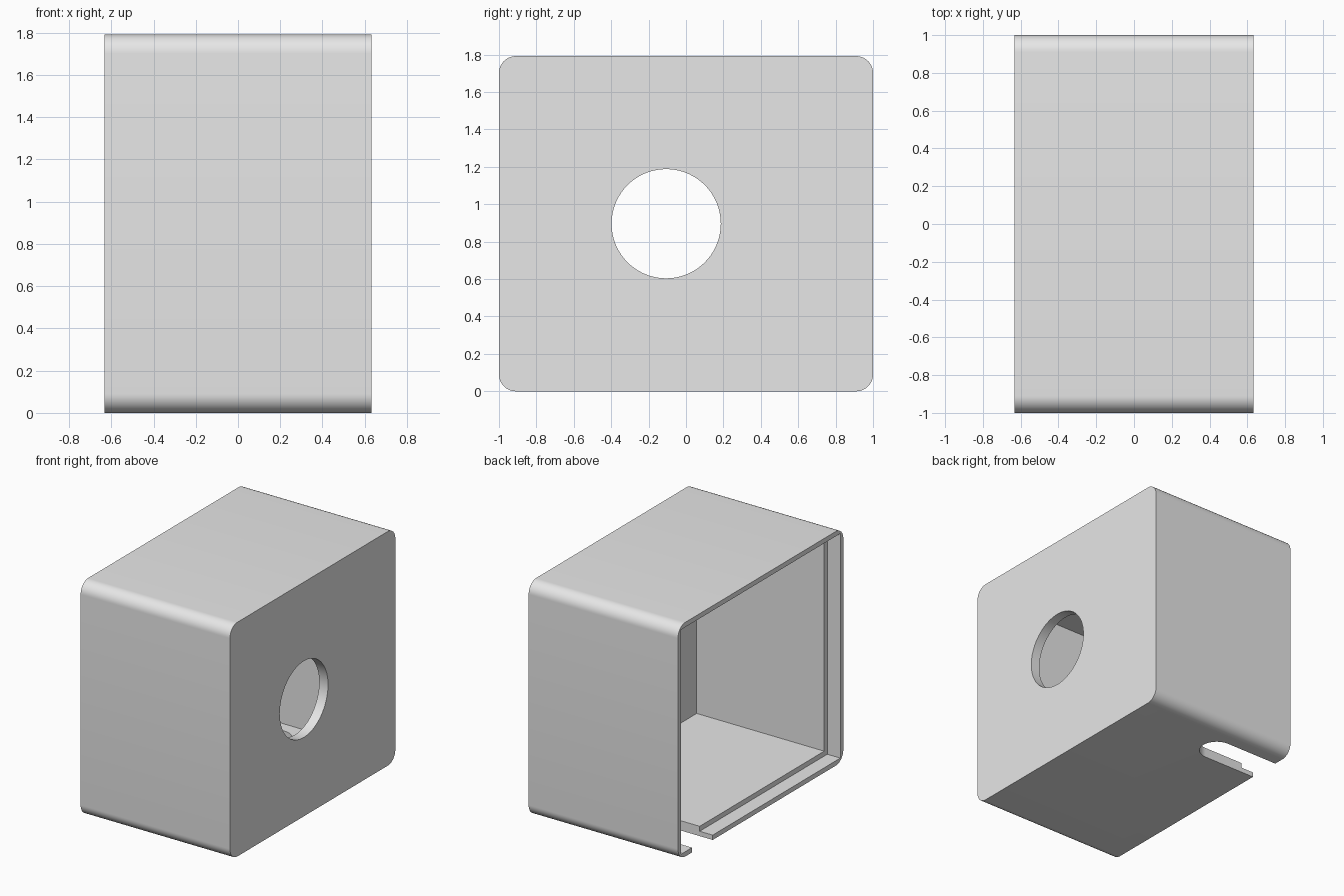
import bpy
import bmesh
from math import cos, sin, pi, radians
from mathutils import Vector

cube = bpy.data.objects.get("Cube")
if cube:
    bpy.data.objects.remove(cube, do_unlink=True)

# Overall sizes
HALF_X, HALF_Y, HEIGHT = 0.632, 1.0, 1.792
CORNER, WALL, RIM, RIM_DEPTH = 0.09, 0.075, 0.037, 0.11
OPEN_X = -HALF_X
OUT = 0.2  # how far cutters reach past the surface

grey = bpy.data.materials.new("plain grey")
grey.use_nodes = True
grey.diffuse_color = (0.8, 0.8, 0.8, 1)
grey.node_tree.nodes["Principled BSDF"].inputs["Base Color"].default_value = (0.8, 0.8, 0.8, 1)


def arc(cx, cy, r, start, end, steps):
    angles = [radians(start + (end - start) * i / steps) for i in range(steps + 1)]
    return [(cx + r * cos(a), cy + r * sin(a)) for a in angles]


def prism(name, points, sweep):
    """Closed solid made by sweeping a flat outline along a vector."""
    bm = bmesh.new()
    face = bm.faces.new([bm.verts.new(p) for p in points])
    swept = bmesh.ops.extrude_face_region(bm, geom=[face], use_keep_orig=True)
    moved = [g for g in swept["geom"] if isinstance(g, bmesh.types.BMVert)]
    bmesh.ops.translate(bm, vec=Vector(sweep), verts=moved)
    bmesh.ops.recalc_face_normals(bm, faces=bm.faces)
    mesh = bpy.data.meshes.new(name)
    bm.to_mesh(mesh)
    bm.free()
    mesh.materials.append(grey)
    obj = bpy.data.objects.new(name, mesh)
    bpy.context.collection.objects.link(obj)
    return obj


def along_x(name, outline, x0, x1):
    return prism(name, [(x0, y, z) for y, z in outline], (x1 - x0, 0, 0))


def inset_rectangle(gap):
    y = HALF_Y - gap
    return [(-y, gap), (y, gap), (y, HEIGHT - gap), (-y, HEIGHT - gap)]


def cut(target, cutter):
    cutter.hide_render = True
    mod = target.modifiers.new("cut", "BOOLEAN")
    mod.operation, mod.solver, mod.object = "DIFFERENCE", "EXACT", cutter
    bpy.ops.object.modifier_apply(modifier=mod.name)
    bpy.data.objects.remove(cutter, do_unlink=True)


# Outer shell with rounded long edges
cy, cz = HALF_Y - CORNER, HEIGHT - CORNER
outline = []
for y, z, start in ((cy, cz, 0), (-cy, cz, 90), (-cy, CORNER, 180), (cy, CORNER, 270)):
    outline += arc(y, z, CORNER, start, start + 90, 12)
housing = along_x("housing", outline, -HALF_X, HALF_X)
bpy.ops.object.select_all(action="DESELECT")
bpy.context.view_layer.objects.active = housing
housing.select_set(True)

# Hollow interior, then the stepped recess around the open side
cut(housing, along_x("cavity_cutter", inset_rectangle(WALL), OPEN_X - OUT, HALF_X - WALL))
cut(housing, along_x("rim_cutter", inset_rectangle(RIM), OPEN_X - OUT, OPEN_X + RIM_DEPTH))

# Round hole through the closed side
circle = arc(-0.106, HEIGHT / 2, 0.292, 0, 360, 72)[:-1]
cut(housing, along_x("hole_cutter", circle, HALF_X - 2 * WALL, HALF_X + OUT))

# Round-ended cable slot through the floor, running in from the open side
slot_y, slot_r, slot_x = 0.705, 0.125, OPEN_X + 0.445
slot = arc(slot_x, slot_y, slot_r, -90, 90, 32)
slot += [(OPEN_X - OUT, slot_y + slot_r), (OPEN_X - OUT, slot_y - slot_r)]
cut(housing, prism("slot_cutter", [(x, y, -OUT) for x, y in slot], (0, 0, OUT + 2 * WALL)))

bpy.ops.object.shade_smooth_by_angle(angle=radians(30))
